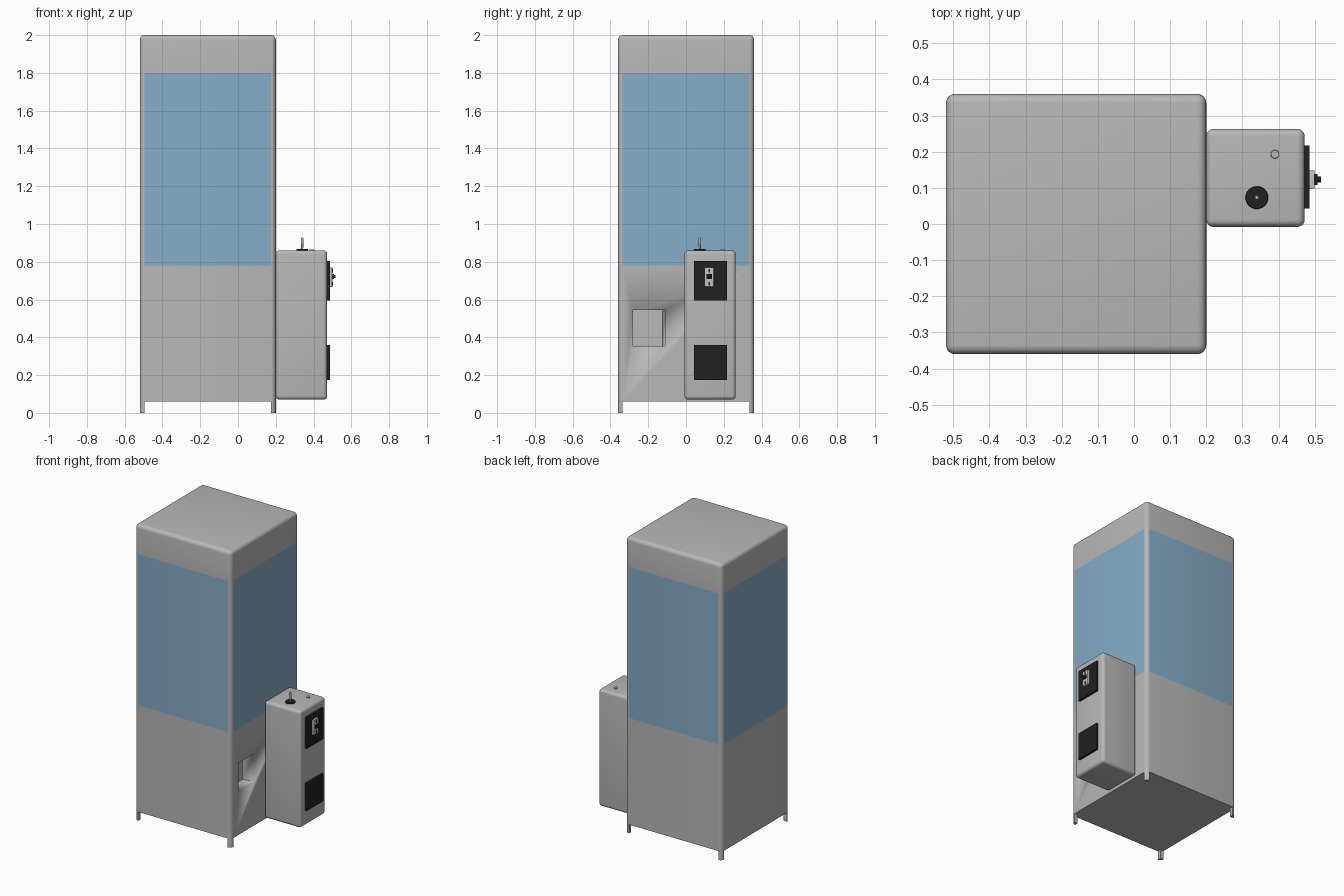
import bpy, bmesh, math
from mathutils import Vector, Matrix

if "Cube" in bpy.data.objects:
    bpy.data.objects.remove(bpy.data.objects["Cube"])


def material(name, rgb):
    m = bpy.data.materials.new(name)
    m.diffuse_color = (*rgb, 1)
    m.use_nodes = True
    m.node_tree.nodes["Principled BSDF"].inputs["Base Color"].default_value = m.diffuse_color
    return m


GREY = material("grey_metal", (0.48, 0.48, 0.48))
GLASS = material("blue_glass", (0.235, 0.418, 0.578))
BLACK = material("black_plastic", (0.015, 0.015, 0.015))
SILVER = material("silver_metal", (0.55, 0.55, 0.55))


def finish(name, bm, *mats):
    bmesh.ops.recalc_face_normals(bm, faces=bm.faces)
    me = bpy.data.meshes.new(name)
    bm.to_mesh(me)
    bm.free()
    ob = bpy.data.objects.new(name, me)
    bpy.context.collection.objects.link(ob)
    for m in mats:
        me.materials.append(m)
    bpy.ops.object.select_all(action='DESELECT')
    ob.select_set(True)
    bpy.context.view_layer.objects.active = ob
    bpy.ops.object.shade_smooth_by_angle(angle=math.radians(35))
    return ob


def box_mesh(lo, hi, bevel=0, keep=lambda e: True):
    lo, hi = Vector(lo), Vector(hi)
    bm = bmesh.new()
    bmesh.ops.create_cube(bm, size=1, matrix=Matrix.Translation((lo + hi) / 2)
                          @ Matrix.Diagonal((*(hi - lo), 1)))
    if bevel:
        bmesh.ops.bevel(bm, geom=[e for e in bm.edges if keep(e)], offset=bevel,
                        segments=5, profile=0.5, affect='EDGES')
    return bm


def box(name, lo, hi, mat, bevel=0):
    return finish(name, box_mesh(lo, hi, bevel), mat)


def cylinder(name, centre, r1, r2, height, mat, axis='Z', sides=32):
    bm = bmesh.new()
    rot = Matrix.Rotation(math.pi / 2, 4, 'Y') if axis == 'X' else Matrix()
    bmesh.ops.create_cone(bm, cap_ends=True, segments=sides, radius1=r1, radius2=r2,
                          depth=height, matrix=Matrix.Translation(centre) @ rot)
    return finish(name, bm, mat)


X0, X1, Y, R, FLOOR = -0.52, 0.20, 0.36, 0.025, 0.06

# Cabinet: rounded box, sliced at the window heights; flat faces between are glass
bm = box_mesh((X0, -Y, FLOOR), (X1, Y, 2), R,
              lambda e: max(v.co.z for v in e.verts) > 1)
for z in (0.78, 1.80):
    bmesh.ops.bisect_plane(bm, geom=bm.verts[:] + bm.edges[:] + bm.faces[:],
                           plane_co=(0, 0, z), plane_no=(0, 0, 1))
bm.normal_update()
for f in bm.faces:
    flat = max(abs(f.normal.x), abs(f.normal.y)) > 0.999
    f.material_index = int(flat and 0.78 < f.calc_center_median().z < 1.80)
cabinet = finish("cabinet", bm, GREY, GLASS)

# Prize chute: tapered recess cut into the right wall
bm = box_mesh((X1 - 0.08, -0.28, 0.355), (X1 + 0.08, -0.095, 0.545))
for v in bm.verts:
    if v.co.x < X1 and v.co.y > -0.2:
        v.co.y -= 0.03
cutter = finish("chute_cutter", bm, GREY)
cutter.hide_render = True
cut = cabinet.modifiers.new("chute", 'BOOLEAN')
cut.object, cut.operation, cut.solver = cutter, 'DIFFERENCE', 'EXACT'
bpy.context.view_layer.objects.active = cabinet
bpy.ops.object.modifier_apply(modifier=cut.name)
bpy.data.objects.remove(cutter)

# Feet: quarter-round posts continuing the cabinet corners
for sx, cx, side in ((-1, X0 + R, "left"), (1, X1 - R, "right")):
    for sy, end in ((-1, "front"), (1, "back")):
        cy = sy * (Y - R)
        pts = [(cx, cy)] + [(cx + sx * R * math.cos(a), cy + sy * R * math.sin(a))
                            for a in (i * math.pi / 12 for i in range(7))]
        bm = bmesh.new()
        face = bm.faces.new([bm.verts.new((x, y, 0)) for x, y in pts])
        ext = bmesh.ops.extrude_face_region(bm, geom=[face], use_keep_orig=True)
        bmesh.ops.translate(bm, vec=(0, 0, FLOOR),
                            verts=[g for g in ext["geom"] if isinstance(g, bmesh.types.BMVert)])
        finish(f"foot_{end}_{side}", bm, GREY)

# Control box with its two black front plates
box("control_box", (0.20, -0.008, 0.07), (0.472, 0.263, 0.86), GREY, 0.02)
box("coin_plate", (0.465, 0.043, 0.595), (0.486, 0.217, 0.805), BLACK)
box("coin_return_plate", (0.465, 0.043, 0.175), (0.486, 0.217, 0.36), BLACK)

# Coin mechanism: silver block, slots and knob
box("coin_block", (0.48, 0.098, 0.667), (0.50, 0.148, 0.77), SILVER, 0.003)
for z, part in ((0.752, "upper"), (0.683, "lower")):
    box(f"coin_slot_{part}", (0.495, 0.119, z - 0.009), (0.502, 0.127, z + 0.009), BLACK)
box("coin_knob_base", (0.495, 0.108, 0.71), (0.508, 0.138, 0.734), BLACK)
cylinder("coin_knob", (0.511, 0.123, 0.722), 0.009, 0.008, 0.012, BLACK, 'X')

# Joystick and push button on top of the control box
cylinder("joystick_base", (0.34, 0.073, 0.862), 0.032, 0.03, 0.01, BLACK)
cylinder("joystick_shaft", (0.34, 0.073, 0.892), 0.005, 0.007, 0.06, SILVER, sides=20)
cylinder("joystick_tip", (0.34, 0.073, 0.924), 0.007, 0.004, 0.008, SILVER, sides=20)
cylinder("push_button", (0.39, 0.193, 0.862), 0.012, 0.011, 0.008, GREY)
